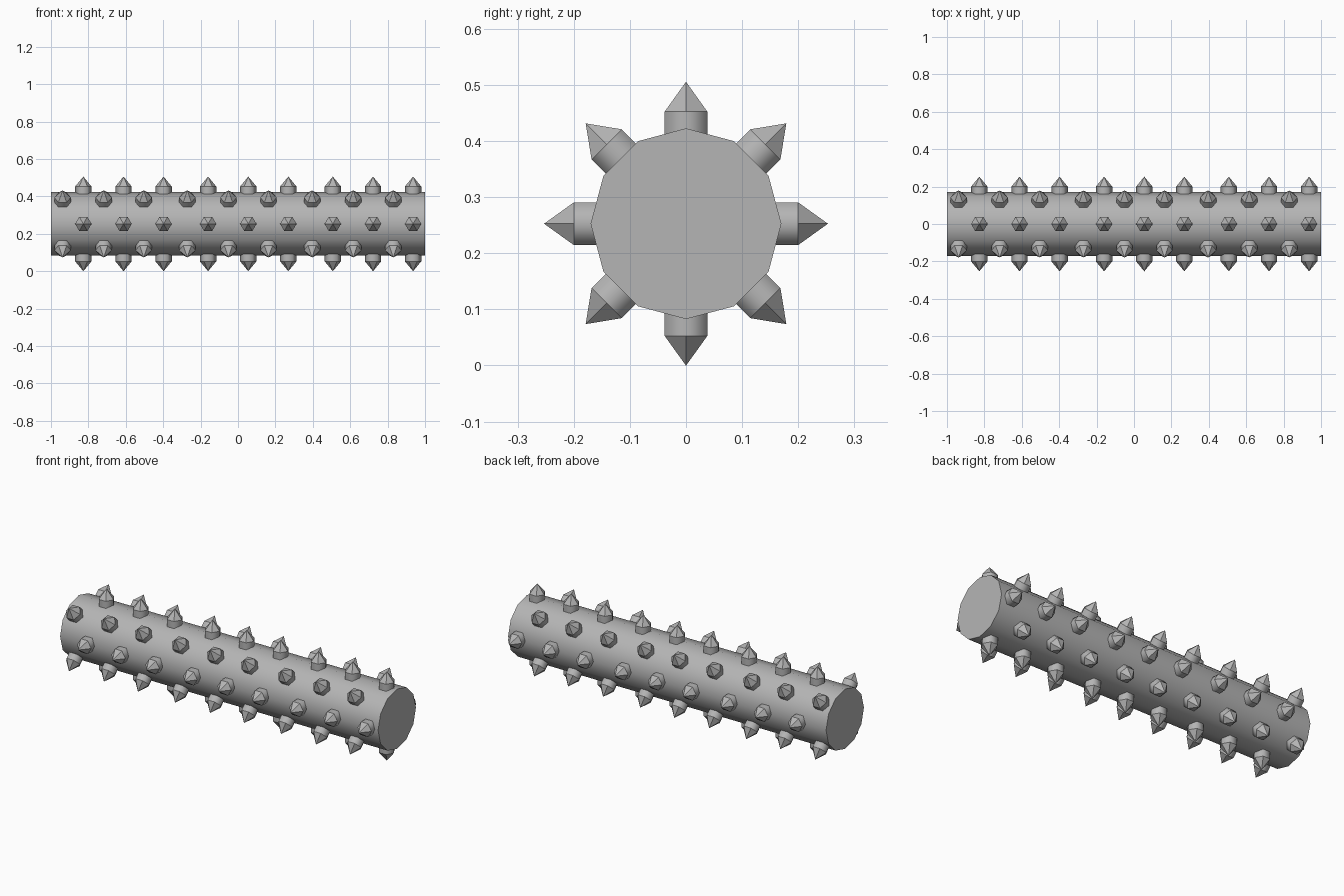
import bpy, bmesh
from math import pi, cos, sin

if "Cube" in bpy.data.objects:
    bpy.data.objects.remove(bpy.data.objects["Cube"])

AXIS_Z, BODY_R = 0.2525, 0.17

# Dark grey shared by all parts
grey = bpy.data.materials.new("dark_grey")
grey.diffuse_color = (0.46, 0.46, 0.46, 1)
grey.use_nodes = True
grey.node_tree.nodes["Principled BSDF"].inputs["Base Color"].default_value = grey.diffuse_color


def lathe(name, rings, sides, smooth_rings, tip=None):
    """Stack of polygon rings (radius, height) along z, first end capped."""
    bm = bmesh.new()
    loops = [[bm.verts.new((r * cos(2 * pi * i / sides), r * sin(2 * pi * i / sides), h))
              for i in range(sides)] for r, h in rings]
    bm.faces.new(loops[0][::-1])
    for a, b in zip(loops, loops[1:]):
        for i in range(sides):
            j = (i + 1) % sides
            bm.faces.new((a[i], a[j], b[j], b[i])).smooth = smooth_rings
    if tip is None:
        bm.faces.new(loops[-1])
    else:
        t = bm.verts.new((0, 0, tip))
        for i in range(sides):
            bm.faces.new((loops[-1][i], loops[-1][(i + 1) % sides], t))
    mesh = bpy.data.meshes.new(name)
    bm.to_mesh(mesh)
    bm.free()
    mesh.materials.append(grey)
    return mesh


def place(name, mesh, loc, rot):
    ob = bpy.data.objects.new(name, mesh)
    ob.location, ob.rotation_euler = loc, rot
    bpy.context.collection.objects.link(ob)


# Twelve-sided roller body lying along x
body = lathe("roller_body", [(BODY_R, -1), (BODY_R, 1)], 12, True)
place("roller_body", body, (0, 0, AXIS_Z), (0, pi / 2, 0))

# Hexagonal stud with a pointed tip, measured outward from the roller axis
stud = lathe("stud", [(0.0438, 0.13), (0.0438, 0.2)], 6, True, tip=0.253)

# Eight rows of nine studs; alternate rows are staggered along x
straight = (-0.827, -0.612, -0.398)
diagonal = (-0.938, -0.718, -0.504)
for row in range(8):
    for group in range(3):
        for k, x in enumerate(diagonal if row % 2 else straight):
            place(f"stud_{row}_{group * 3 + k}", stud,
                  (x + group * 0.667, 0, AXIS_Z), (row * pi / 4, 0, 0))
